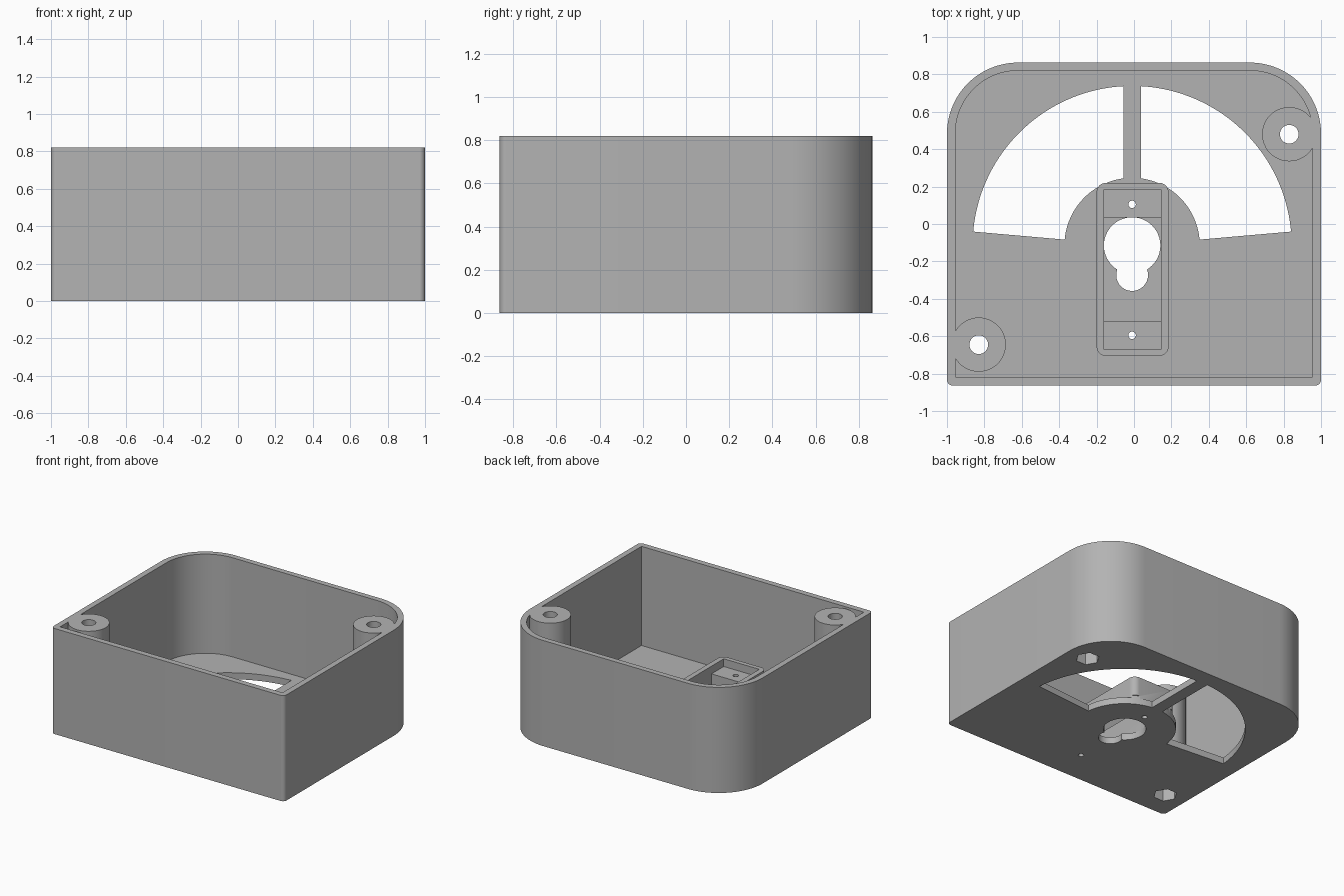
import bpy, bmesh
from math import sin, cos, pi, radians

if "Cube" in bpy.data.objects:
    bpy.data.objects.remove(bpy.data.objects["Cube"])

HEIGHT, FLOOR, TOP = 0.82, 0.05, 1.0
CX, CY = -0.01, -0.115          # centre of vents and keyhole

grey = bpy.data.materials.new("plain grey")
grey.use_nodes = True
GREY = (0.45, 0.45, 0.45, 1)
grey.diffuse_color = GREY
grey.node_tree.nodes["Principled BSDF"].inputs["Base Color"].default_value = GREY


def arc(x, y, r, a0, a1, n):
    """Points along an arc, angles in degrees."""
    return [(x + r * cos(radians(a0 + (a1 - a0) * i / n)),
             y + r * sin(radians(a0 + (a1 - a0) * i / n))) for i in range(n + 1)]


def circle(x, y, r, n=48):
    return arc(x, y, r, 0, 360, n)[:-1]


def rect(x0, x1, y0, y1, front=0, back=0, n=16):
    """Rectangle with rounded front and back corners."""
    pts = []
    for x, y, r, a in ((x1, y1, back, 0), (x0, y1, back, 90),
                       (x0, y0, front, 180), (x1, y0, front, 270)):
        if r:
            sx = 1 if x == x0 else -1
            sy = 1 if y == y0 else -1
            pts += arc(x + sx * r, y + sy * r, r, a, a + 90, n)
        else:
            pts.append((x, y))
    return pts


def prism(name, pts, z0, z1):
    bm = bmesh.new()
    face = bm.faces.new([bm.verts.new((x, y, z0)) for x, y in pts])
    geom = bmesh.ops.extrude_face_region(bm, geom=[face])["geom"]
    verts = [g for g in geom if isinstance(g, bmesh.types.BMVert)]
    bmesh.ops.translate(bm, vec=(0, 0, z1 - z0), verts=verts)
    bmesh.ops.recalc_face_normals(bm, faces=bm.faces[:])
    mesh = bpy.data.meshes.new(name)
    bm.to_mesh(mesh)
    bm.free()
    mesh.materials.append(grey)
    obj = bpy.data.objects.new(name, mesh)
    bpy.context.collection.objects.link(obj)
    return obj


def cut(target, pts, z0, z1):
    cut_with(target, prism("cutter", pts, z0, z1))


def cut_with(target, cutter):
    cutter.hide_render = True
    mod = target.modifiers.new("cut", "BOOLEAN")
    mod.operation, mod.solver, mod.object = "DIFFERENCE", "EXACT", cutter
    bpy.context.view_layer.objects.active = target
    bpy.ops.object.modifier_apply(modifier=mod.name)
    bpy.data.objects.remove(cutter)


# Outer housing block
housing = prism("housing", rect(-1, 1, -0.863, 0.863, 0.03, 0.38, 24), 0, HEIGHT)

# Cavity, leaving the screw posts and the tray standing
posts = ((0.83, 0.48), (-0.83, -0.645))
cavity = prism("cavity", rect(-0.955, 0.955, -0.818, 0.82, 0, 0.335, 24), FLOOR, TOP)
for x, y in posts:
    cut(cavity, circle(x, y, 0.145), 0, TOP + 0.1)
cut(cavity, rect(-0.2, 0.185, -0.705, 0.22, 0.05, 0.05, 8), 0, 0.22)
cut_with(housing, cavity)

# Tray well with a raised pad at each end
cut(housing, rect(-0.16, 0.145, -0.67, 0.185), 0.16, TOP)
cut(housing, rect(-0.16, 0.145, -0.52, 0.035), FLOOR, TOP)
for y in (0.105, -0.595):
    cut(housing, circle(CX, y, 0.02, 16), -0.1, TOP)

# Keyhole
cut(housing, circle(CX, CY, 0.151), -0.1, FLOOR + 0.05)
cut(housing, circle(CX, -0.273, 0.085, 32), -0.1, FLOOR + 0.05)

# Curved vents either side of the spoke
outer, inner, half = 0.853, 0.362, 0.047
for a0, side in ((5, 1), (175, -1)):
    to = [90 - side * math_a for math_a in
          (half / outer * 180 / pi, half / inner * 180 / pi)]
    vent = arc(CX, CY, outer, a0, to[0], 40) + arc(CX, CY, inner, to[1], a0, 24)
    cut(housing, vent, -0.1, FLOOR + 0.02)

# Screw holes with hexagonal nut pockets underneath
for x, y in posts:
    cut(housing, circle(x, y, 0.05, 32), -0.1, TOP)
    cut(housing, circle(x, y, 0.085, 6), -0.1, 0.14)

housing.select_set(True)
bpy.context.view_layer.objects.active = housing
bpy.ops.object.shade_smooth_by_angle(angle=radians(30))
